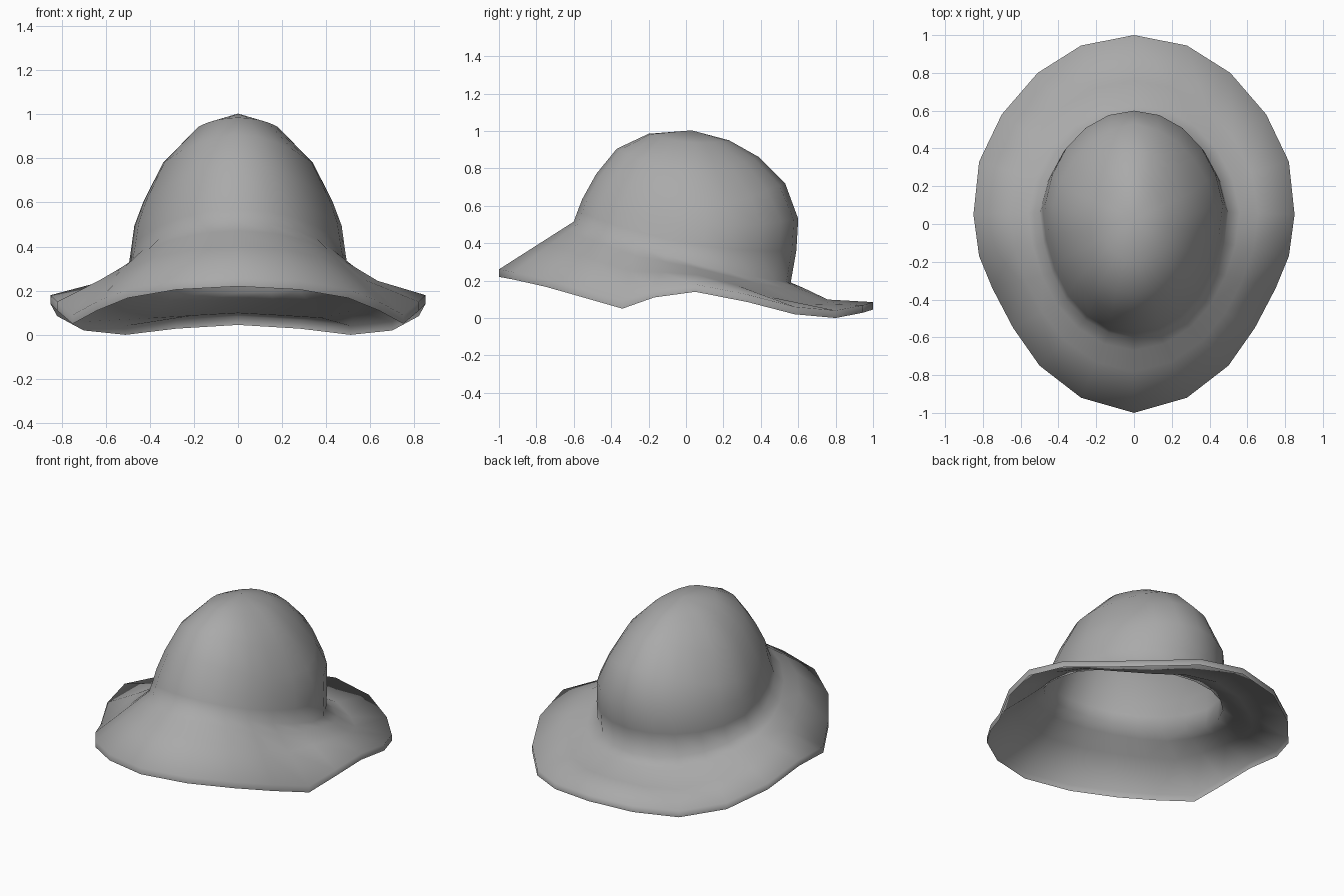
import bpy, bmesh, math

if "Cube" in bpy.data.objects:
    bpy.data.objects.remove(bpy.data.objects["Cube"])

HALF = 11                 # steps from front to back on one side
N = 2 * HALF
LIP = 0.04

# crown rings, top to base: front (y, z), side (x, z), back (y, z), back pinch
crown = [
    ((-.20, .985), (.19, .94), (.23, .95), .06),
    ((-.37, .905), (.35, .78), (.39, .86), .06),
    ((-.48, .77), (.44, .60), (.53, .72), .04),
    ((-.555, .635), (.475, .50), (.60, .53), 0),
    ((-.58, .57), (.49, .40), (.59, .36), 0),
    ((-.60, .515), (.505, .31), (.56, .19), 0),
]
# wavy brim edge, front to back: x, y, underside z
rim = [(0, -1, .22), (.28, -.92, .205), (.50, -.75, .167), (.64, -.55, .11),
       (.75, -.34, .05), (.82, -.17, .11), (.85, .05, .14), (.82, .33, .085),
       (.70, .58, .02), (.51, .80, 0), (.28, .945, .028), (0, 1, .045)]


def crown_point(ring, k):
    (fy, fz), (sx, sz), (by, bz), pinch = ring
    c = math.cos(math.pi * k / HALF)
    s = math.sin(math.pi * k / HALF)
    # slightly narrower in front, flatter on the upper back corners
    front = 1 - .06 * min(max(c, 0) / .2, 1)
    back = 1 - pinch * max(-2 * s * c, 0)
    return (sx * s * front * back,
            (fy + by) / 2 + (fy - by) / 2 * c * back,
            sz + (fz - bz) / 2 * c + ((fz + bz) / 2 - sz) * c * c)


def brim_point(k, u, sag):
    a = crown_point(crown[-1], k)
    b = (rim[k][0], rim[k][1], rim[k][2] + LIP)
    back = ((1 - math.cos(math.pi * k / HALF)) / 2) ** 3
    w = u + sag * back
    return (a[0] + (b[0] - a[0]) * u, a[1] + (b[1] - a[1]) * u,
            a[2] + (b[2] - a[2]) * w)


def full_loop(half):
    # mirror the half loop across x = 0
    return half + [(-p[0], p[1], p[2]) for p in half[HALF - 1:0:-1]]


steps = range(HALF + 1)
loops = [full_loop([crown_point(r, k) for k in steps]) for r in crown]
for u, sag in ((.17, .14), (.45, .42), (1, 0)):
    loops.append(full_loop([brim_point(k, u, sag) for k in steps]))
# turned-down lip along the brim edge
loops.append(full_loop(list(rim)))

# one thin sheet from the crown top to the lip
bm = bmesh.new()
top = bm.verts.new((0, .03, 1.003))
rings = [[bm.verts.new(p) for p in loop] for loop in loops]
for i in range(N):
    j = (i + 1) % N
    bm.faces.new((top, rings[0][i], rings[0][j]))
    for a, b in zip(rings, rings[1:]):
        bm.faces.new((a[i], b[i], b[j], a[j]))
bm.normal_update()
if top.normal.z < 0:
    bmesh.ops.reverse_faces(bm, faces=bm.faces[:])
for f in bm.faces:
    f.smooth = True

mesh = bpy.data.meshes.new("sun_hat")
bm.to_mesh(mesh)
bm.free()
hat = bpy.data.objects.new("sun_hat", mesh)
bpy.context.collection.objects.link(hat)

felt = bpy.data.materials.new("grey felt")
felt.diffuse_color = (.4, .4, .4, 1)
felt.use_nodes = True
felt.node_tree.nodes["Principled BSDF"].inputs["Base Color"].default_value = felt.diffuse_color
mesh.materials.append(felt)
